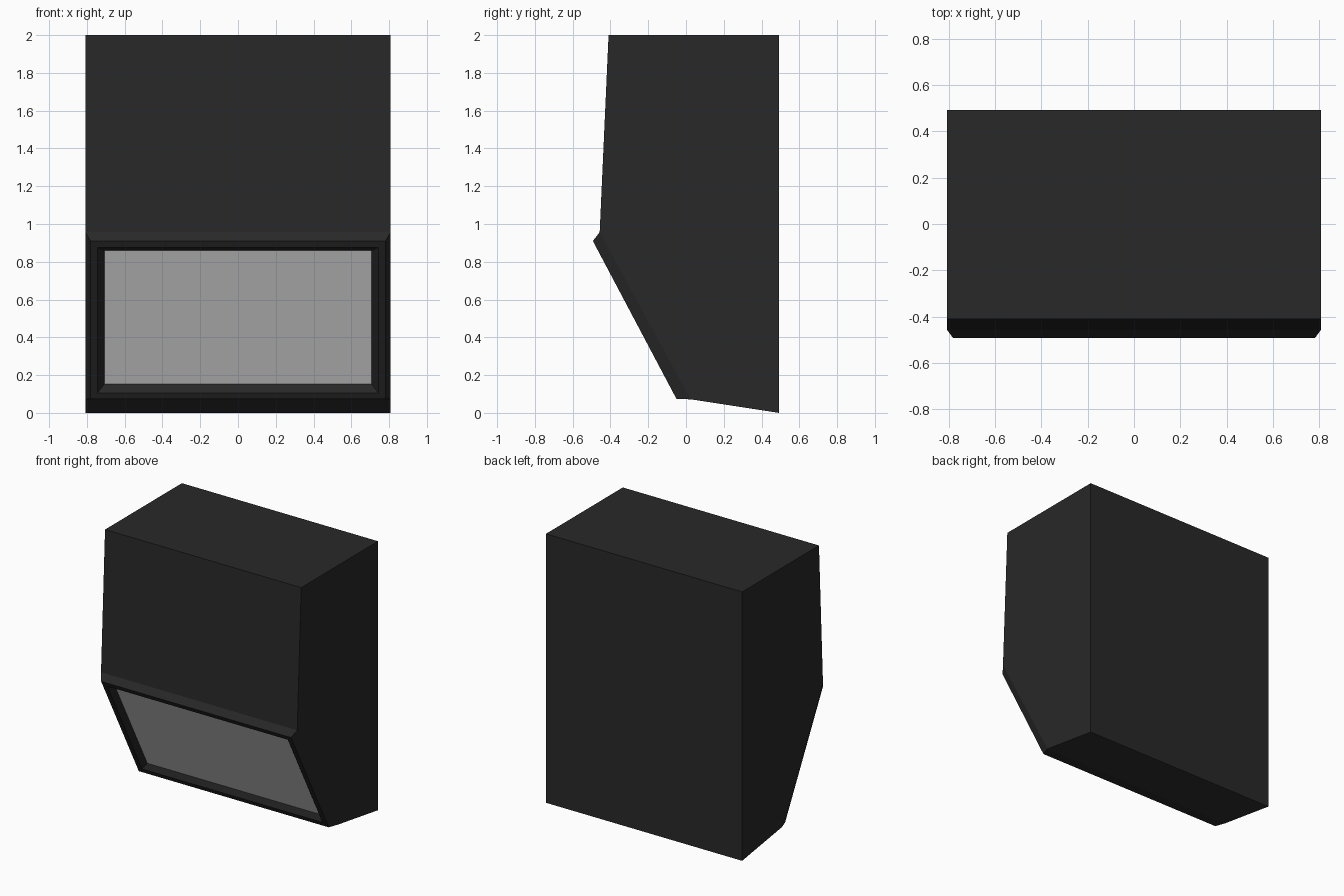
import bpy, bmesh
from mathutils import Vector

if "Cube" in bpy.data.objects:
    bpy.data.objects.remove(bpy.data.objects["Cube"])


def material(name, rgb):
    m = bpy.data.materials.new(name)
    m.diffuse_color = (*rgb, 1.0)
    m.use_nodes = True
    m.node_tree.nodes["Principled BSDF"].inputs["Base Color"].default_value = m.diffuse_color
    return m


def make_object(name, bm, *mats):
    mesh = bpy.data.meshes.new(name)
    bm.to_mesh(mesh)
    bm.free()
    for mat in mats:
        mesh.materials.append(mat)
    obj = bpy.data.objects.new(name, mesh)
    bpy.context.collection.objects.link(obj)
    return obj


charcoal = material("charcoal plastic", (0.0213, 0.0213, 0.0213))
underside = material("dark grey underside", (0.033, 0.033, 0.033))
grey = material("light grey screen", (0.71, 0.71, 0.71))

HALF = 0.807
UPPER, LOWER = Vector((-0.457, 0.957)), Vector((0.025, 0.072))   # sloped opening (y, z)

# Cabinet: side profile extruded across x, open where the screen frame sits
profile = [UPPER, LOWER, (0.493, 0.0), (0.493, 2.0), (-0.41, 2.0)]
bm = bmesh.new()
left = [bm.verts.new((-HALF, y, z)) for y, z in profile]
right = [bm.verts.new((HALF, y, z)) for y, z in profile]
bm.faces.new(left)
bm.faces.new(right[::-1])
for i in range(1, len(profile)):
    j = (i + 1) % len(profile)
    bm.faces.new((left[j], left[i], right[i], right[j]))
bmesh.ops.recalc_face_normals(bm, faces=bm.faces)
for f in bm.faces:
    f.material_index = int(f.normal.z < -0.9)   # underside
make_object("cabinet", bm, charcoal, underside)

# Screen frame: nested rectangular loops from cabinet edge to recessed screen
rim_top, rim_bottom = Vector((-0.493, 0.91)), Vector((-0.05, 0.073))
down = (rim_bottom - rim_top).normalized()
inward = Vector((-down.y, down.x))


def loop_points(half, top, bottom):
    return [(-half, *top), (-half, *bottom), (half, *bottom), (half, *top)]


def inset_points(inset, depth):
    return loop_points(0.781 - inset, rim_top + down * inset + inward * depth,
                       rim_bottom - down * inset + inward * depth)


loops = [loop_points(HALF, UPPER, LOWER), inset_points(0, 0),
         inset_points(0.038, 0), inset_points(0.075, 0.032)]
bm = bmesh.new()
rings = [[bm.verts.new(p) for p in pts] for pts in loops]
for a, b in zip(rings, rings[1:]):
    for i in range(4):
        j = (i + 1) % 4
        bm.faces.new((a[i], a[j], b[j], b[i]))
make_object("screen_frame", bm, charcoal)

# Screen panel
bm = bmesh.new()
bm.faces.new([bm.verts.new(p) for p in loops[-1]])
make_object("screen", bm, grey)
